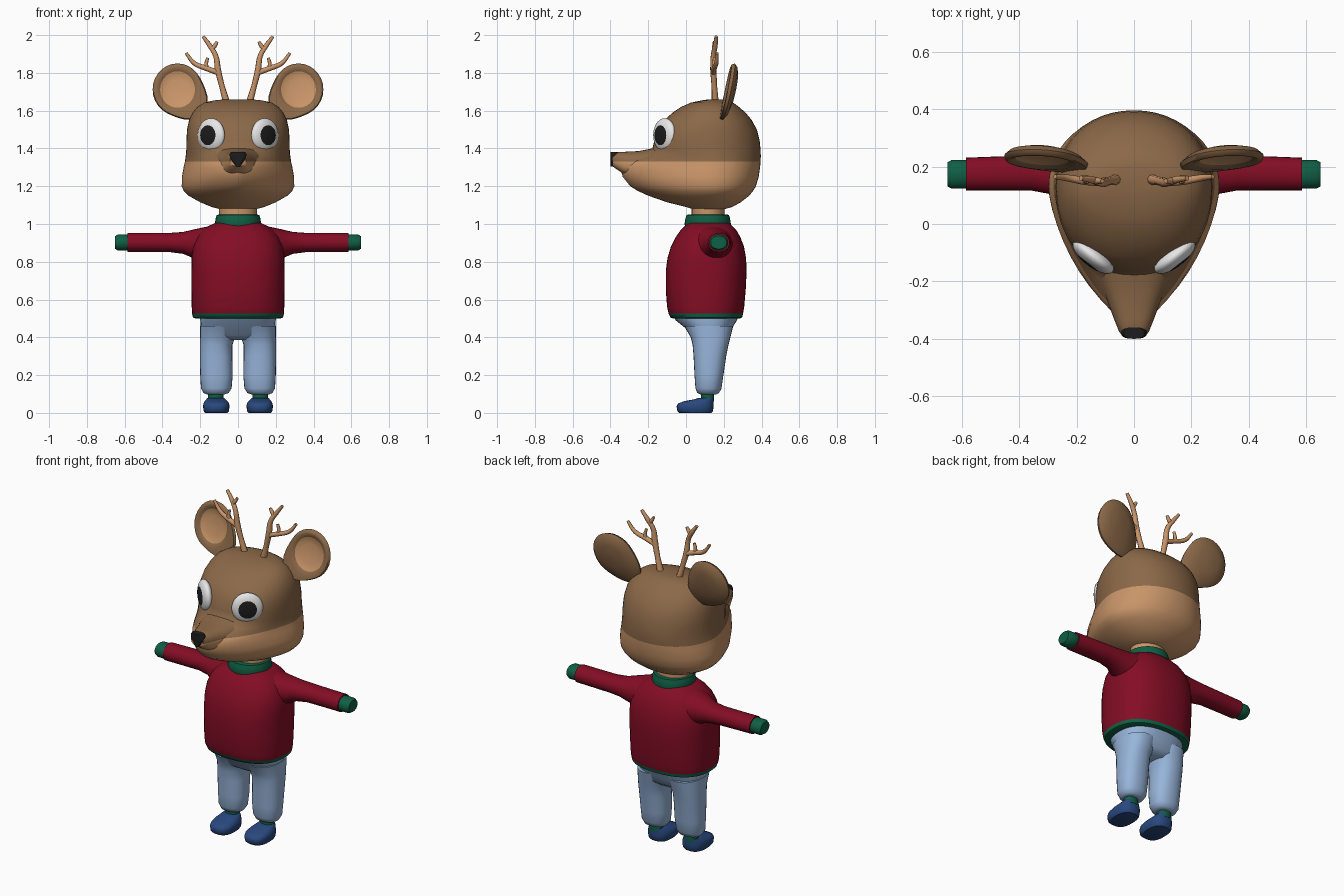
import bpy, bmesh, math
from mathutils import Vector, Matrix

if "Cube" in bpy.data.objects:
    bpy.data.objects.remove(bpy.data.objects["Cube"])


def material(name, rgb):
    m = bpy.data.materials.new(name)
    m.diffuse_color = (*rgb, 1)
    m.use_nodes = True
    m.node_tree.nodes["Principled BSDF"].inputs["Base Color"].default_value = m.diffuse_color
    return m


BROWN = material("brown fur", (0.26, 0.14, 0.065))
TAN = material("tan fur", (0.58, 0.30, 0.14))
RED = material("dark red knit", (0.23, 0.004, 0.018))
GREEN = material("green trim", (0.005, 0.115, 0.058))
DENIM = material("light blue cloth", (0.31, 0.46, 0.70))
BLUE = material("blue shoe", (0.022, 0.065, 0.21))
WHITE = material("eye white", (0.80, 0.80, 0.80))
BLACK = material("black", (0.012, 0.012, 0.012))


def power(v, e):
    return math.copysign(abs(v) ** e, v)


def ring(z, x0, x1, y0, y1, p=2.0, cy=None, pf=None, n=32):
    """Horizontal superellipse; pf is the exponent of the front half."""
    cx, rx = (x0 + x1) / 2, (x1 - x0) / 2
    cy = (y0 + y1) / 2 if cy is None else cy
    pts = []
    for i in range(n):
        a = 2 * math.pi * i / n
        c, s = math.cos(a), math.sin(a)
        e = 2 / (pf if pf and s < 0 else p)
        pts.append((cx + rx * power(c, e),
                    cy + (y1 - cy if s > 0 else cy - y0) * power(s, e), z))
    return pts


def loft(name, rings, mats, rule=None, cut_z=None, angle=50):
    """Skin the rings, cap the ends, optionally cut at a colour border."""
    bm = bmesh.new()
    vr = [[bm.verts.new(p) for p in r] for r in rings]
    n = len(vr[0])
    for a, b in zip(vr, vr[1:]):
        for i in range(n):
            bm.faces.new((a[i], a[(i + 1) % n], b[(i + 1) % n], b[i]))
    bm.faces.new(vr[0])
    bm.faces.new(vr[-1])
    if cut_z:
        bmesh.ops.bisect_plane(bm, geom=bm.verts[:] + bm.edges[:] + bm.faces[:],
                               plane_co=(0, 0, cut_z), plane_no=(0, 0, 1))
    bmesh.ops.recalc_face_normals(bm, faces=bm.faces[:])
    if rule:
        for f in bm.faces:
            f.material_index = rule(f.calc_center_median())
    me = bpy.data.meshes.new(name)
    bm.to_mesh(me)
    bm.free()
    ob = bpy.data.objects.new(name, me)
    bpy.context.collection.objects.link(ob)
    for m in mats:
        me.materials.append(m)
    bpy.ops.object.select_all(action='DESELECT')
    ob.select_set(True)
    bpy.context.view_layer.objects.active = ob
    bpy.ops.object.shade_smooth_by_angle(angle=math.radians(angle))
    return ob


# Head: z, half width, front y, back y, front exponent
FUR_Z = 1.33
head = [(1.075, .08, .05, .19, 2), (1.09, .14, .0, .245, 2), (1.115, .2, -.1, .29, 1.8),
        (1.15, .262, -.2, .335, 1.7), (1.175, .287, -.255, .355, 1.6), (1.2, .298, -.295, .37, 1.6),
        (1.25, .297, -.335, .385, 1.55), (1.3, .288, -.35, .392, 1.5), (1.33, .281, -.33, .395, 1.5),
        (1.36, .277, -.24, .396, 1.75), (1.39, .274, -.18, .395, 2.1), (1.44, .273, -.168, .39, 2.25),
        (1.5, .27, -.15, .375, 2.25), (1.55, .259, -.115, .348, 2.2), (1.59, .24, -.07, .315, 2.1),
        (1.62, .215, -.025, .28, 2), (1.642, .18, .025, .25, 2), (1.654, .13, .08, .225, 2),
        (1.66, .07, .12, .2, 2)]
loft("head", [ring(z, -w, w, f, b, 2.1, .13, pf, 48) for z, w, f, b, pf in head],
     [TAN, BROWN], lambda c: int(c.z > FUR_Z))

# Snout: y, half width, bottom z, top z
snout = [(-.08, .16, 1.2, 1.43), (-.17, .135, 1.22, 1.402), (-.25, .1, 1.24, 1.386),
         (-.33, .07, 1.265, 1.382), (-.375, .052, 1.295, 1.38), (-.388, .042, 1.305, 1.374)]
loft("snout", [[(x, y, z) for x, z, _ in ring(0, -w, w, b, t, 2.5)] for y, w, b, t in snout],
     [TAN, BROWN], lambda c: int(c.z > FUR_Z), cut_z=FUR_Z)
loft("nose", [ring(z, -w, w, -.4, -.36, 2.6, n=16) for z, w in
              ((1.305, .012), (1.325, .026), (1.345, .042), (1.37, .045), (1.382, .036))], [BLACK])

# Neck and collar
loft("neck", [ring(z, -.1, .1, .03, .205) for z in (1.0, 1.1)], [TAN])
loft("collar", [ring(z, -w, w, .115 - w, .115 + w) for z, w in
                ((.985, .118), (1.0, .123), (1.03, .118), (1.048, .112), (1.05, .1))], [GREEN])

# Sweater body with green hem
body = [(.5, .225, -.07, .285), (.505, .238, -.083, .297), (.525, .243, -.092, .302),
        (.56, .245, -.1, .308), (.65, .247, -.107, .316), (.75, .247, -.107, .321),
        (.82, .246, -.098, .318), (.88, .238, -.08, .307), (.93, .218, -.055, .288),
        (.965, .19, -.03, .268), (.99, .155, -.005, .245), (1.01, .11, .01, .22)]
loft("sweater", [ring(z, -w, w, f, b, 2.4, n=40) for z, w, f, b in body],
     [RED, GREEN], lambda c: int(c.z < .525))
loft("hips", [ring(z, -w, w, f, b, 2.4) for z, w, f, b in
              ((.385, .12, .06, .2), (.41, .185, .02, .232), (.45, .197, -.005, .245),
               (.49, .2, -.055, .27), (.52, .2, -.07, .28))], [DENIM])


def ear(s):
    """Shallow dish: radius factor and depth, back to front."""
    prof = [(.05, .03), (.5, .026), (.85, .014), (1, -.004), (.96, -.02), (.86, -.022),
            (.72, -.012), (.7, -.01), (.4, -.003), (.05, 0)]
    stem = math.radians(222)
    rings = []
    for k, (r, d) in enumerate(prof):
        pts = []
        for i in range(28):
            a = 2 * math.pi * i / 28
            st = 1 + (.4 * max(0, math.cos(a - stem)) ** 4 if 1 < k < 5 else 0)
            x, z = .32 + .132 * r * st * math.cos(a), 1.712 + .138 * r * st * math.sin(a)
            pts.append((s * x, .235 + d + .2 * (z - 1.712) + .06 * (x - .32), z))
        rings.append(pts)

    def inner(c):
        x, z = (abs(c.x) - .32) / .132, (c.z - 1.712) / .138
        plane = .235 + .2 * (c.z - 1.712) + .06 * (abs(c.x) - .32)
        return int(math.hypot(x, z) < .705 and c.y < plane + .0005)
    loft(side + "ear", rings, [BROWN, TAN], inner, angle=60)


def tube(name, pts):
    """Tapered antler branch; each point is x, y, z, radius."""
    cu = bpy.data.curves.new(name, 'CURVE')
    cu.dimensions = '3D'
    cu.bevel_depth, cu.bevel_resolution, cu.resolution_u = 1, 2, 5
    cu.use_fill_caps = True
    sp = cu.splines.new('BEZIER')
    sp.bezier_points.add(len(pts) - 1)
    for b, (x, y, z, r) in zip(sp.bezier_points, pts):
        b.co, b.radius = (x, y, z), r
        b.handle_left_type = b.handle_right_type = 'AUTO'
    cu.materials.append(TAN)
    bpy.context.collection.objects.link(bpy.data.objects.new(name, cu))


for s in (-1, 1):
    side = "left_" if s < 0 else "right_"
    ear(s)

    # Antler: beam, outer branch and small tines
    tube(side + "antler_beam", [(s * .06, .155, 1.64, .019), (s * .085, .15, 1.73, .015),
                                (s * .106, .145, 1.815, .017), (s * .118, .145, 1.89, .014),
                                (s * .15, .155, 1.945, .013), (s * .185, .16, 1.993, .009)])
    tube(side + "antler_branch", [(s * .1, .145, 1.8, .015), (s * .17, .15, 1.825, .014),
                                  (s * .23, .16, 1.85, .012), (s * .275, .165, 1.905, .008)])
    tube(side + "upper_tine", [(s * .138, .15, 1.925, .012), (s * .122, .15, 1.945, .011),
                               (s * .11, .15, 1.965, .008)])
    tube(side + "outer_tine", [(s * .165, .15, 1.82, .012), (s * .168, .15, 1.85, .01),
                               (s * .16, .15, 1.88, .008)])

    # Eye: flattened ball with the pupil around its outward pole
    turn = Matrix.Rotation(s * math.radians(38), 3, 'Z')
    centre = Vector((s * .142, -.113, 1.47))
    rings = []
    for k in range(1, 20):
        t = math.pi * k / 20
        rings.append([centre + turn @ Vector((.087 * math.sin(t) * math.cos(a), -.036 * math.cos(t),
                                              .09 * math.sin(t) * math.sin(a)))
                      for a in (2 * math.pi * i / 32 for i in range(32))])
    front = turn @ Vector((0, -1, 0))
    loft(side + "eye", rings, [WHITE, BLACK],
         lambda c: int((c - centre).dot(front) > .036 * math.cos(math.pi * 4.5 / 20)))

    # Sleeve along x: x, y centre, z centre, y radius, z radius
    def arm(name, rows, mat):
        loft(side + name, [[(s * x, p, q) for p, q, _ in
                            ring(0, y - ry, y + ry, z - rz, z + rz, 2.1, n=24)]
                           for x, y, z, ry, rz in rows], [mat])
    arm("sleeve", [(.08, .13, .89, .13, .105), (.17, .14, .891, .108, .094),
                   (.23, .155, .894, .085, .078), (.29, .172, .9, .068, .058),
                   (.36, .178, .902, .061, .051), (.48, .176, .902, .059, .05),
                   (.585, .174, .902, .057, .05)], RED)
    arm("cuff", [(.57, .173, .902, .045, .04), (.585, .173, .902, .05, .043),
                 (.635, .173, .902, .05, .043), (.65, .173, .902, .042, .034)], GREEN)

    # Leg, sock and shoe: z, inner x, outer x, front y, back y
    def limb(name, rows, mat, p=2.3):
        loft(side + name, [ring(z, *sorted((s * a, s * b)), f, k, p, n=28)
                           for z, a, b, f, k in rows], [mat])
    limb("trouser_leg", [(.098, .07, .165, .075, .16), (.105, .05, .182, .06, .175),
                         (.13, .034, .196, .05, .188), (.2, .028, .2, .045, .198),
                         (.3, .03, .202, .04, .213), (.36, .03, .202, .035, .225),
                         (.4, .015, .201, .025, .235), (.46, .0, .2, -.01, .25)], DENIM)
    limb("sock", [(.06, .078, .158, .08, .148), (.11, .078, .158, .08, .148)], GREEN)
    limb("shoe", [(.0, .055, .175, -.035, .135), (.01, .048, .182, -.046, .143),
                  (.035, .045, .185, -.05, .146), (.05, .047, .183, -.042, .146),
                  (.062, .055, .177, -.01, .146), (.072, .065, .168, .045, .146),
                  (.08, .073, .162, .068, .146)], BLUE, 2.6)
